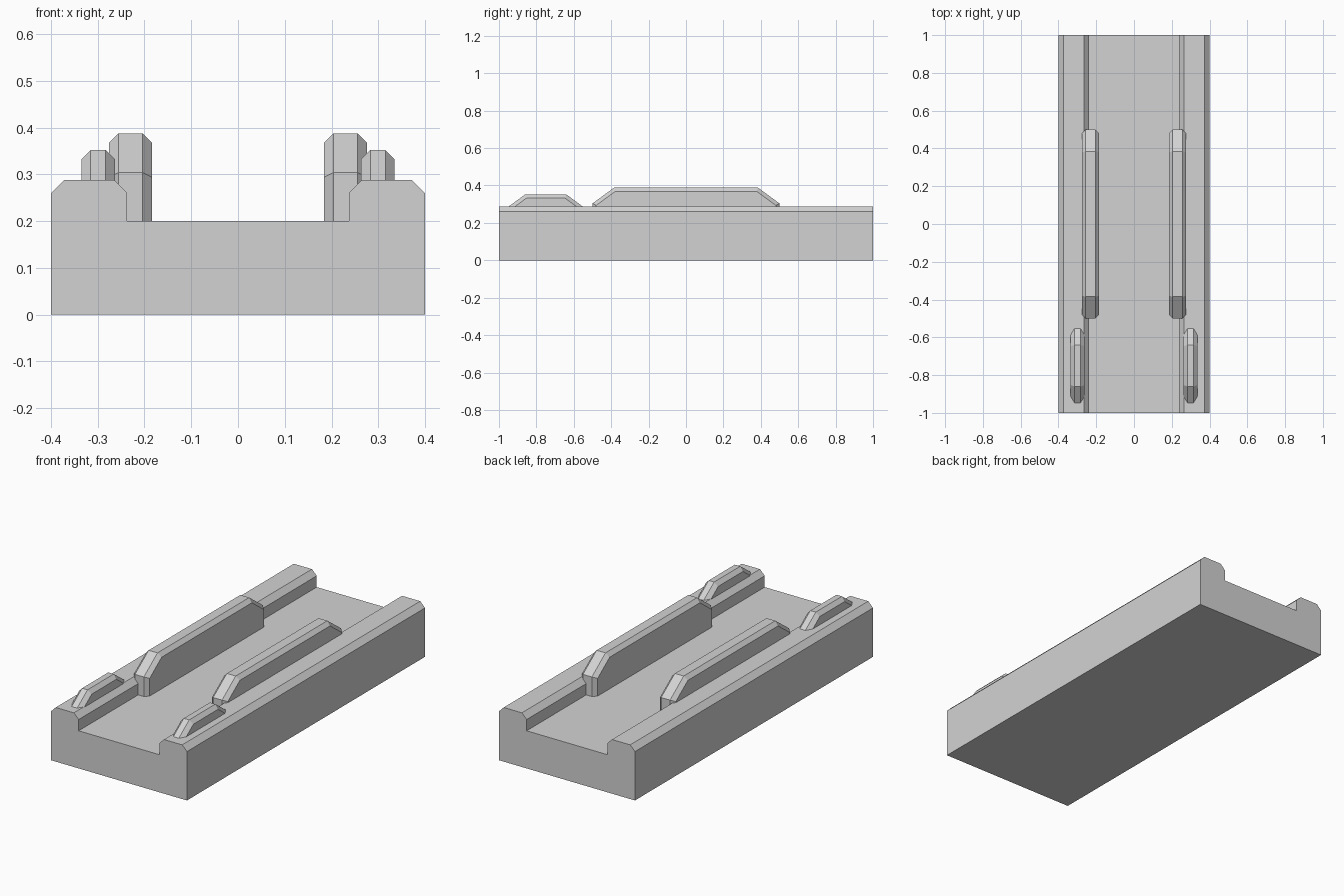
import bpy
import bmesh

cube = bpy.data.objects.get("Cube")
if cube:
    bpy.data.objects.remove(cube, do_unlink=True)

grey = bpy.data.materials.new("plain_grey")
grey.use_nodes = True
COLOUR = (0.65, 0.65, 0.65, 1)
grey.diffuse_color = COLOUR
grey.node_tree.nodes["Principled BSDF"].inputs["Base Color"].default_value = COLOUR


def loft(name, rings):
    """Skin a closed solid through matching rings of points."""
    bm = bmesh.new()
    loops = [[bm.verts.new(p) for p in ring] for ring in rings]
    for a, b in zip(loops, loops[1:]):
        for i in range(len(a)):
            j = (i + 1) % len(a)
            bm.faces.new((a[i], a[j], b[j], b[i]))
    bm.faces.new(loops[0])
    bm.faces.new(loops[-1])
    bmesh.ops.recalc_face_normals(bm, faces=bm.faces)
    mesh = bpy.data.meshes.new(name)
    bm.to_mesh(mesh)
    bm.free()
    mesh.materials.append(grey)
    obj = bpy.data.objects.new(name, mesh)
    bpy.context.collection.objects.link(obj)
    return obj


# Channel-shaped base with chamfered side rails
half = [(0.4, 0), (0.4, 0.26), (0.372, 0.288), (0.265, 0.288), (0.237, 0.26), (0.237, 0.2)]
profile = half + [(-x, z) for x, z in reversed(half)]
loft("channel_base", [[(x, y, z) for x, z in profile] for y in (-1, 1)])


def fin(name, x, half_width, y, end, top_end, bottom, shoulder, top):
    """Upright bar with sloped ends and a chamfer all round."""
    c = 0.02

    def ring(px, inset):
        # Insetting the sloped corners keeps the chamfer even
        e, t = end - inset, top_end - inset * 0.32
        s, h = shoulder - inset * 0.51, top - inset
        outline = [(-e, bottom), (-e, s), (-t, h), (t, h), (e, s), (e, bottom)]
        return [(px, y + py, pz) for py, pz in outline]

    w = half_width
    loft(name, [ring(x - w, c), ring(x - w + c, 0), ring(x + w - c, 0), ring(x + w, c)])


# Long guide fins on the inner rail edges, short ones on the front of the rails
for side, sign in (("left", 1), ("right", -1)):
    fin("long_fin_" + side, sign * 0.23, 0.046, 0, 0.5, 0.385, 0.2, 0.304, 0.388)
    fin("short_fin_" + side, sign * 0.299, 0.036, -0.75, 0.2, 0.11, 0.24, 0.286, 0.352)
